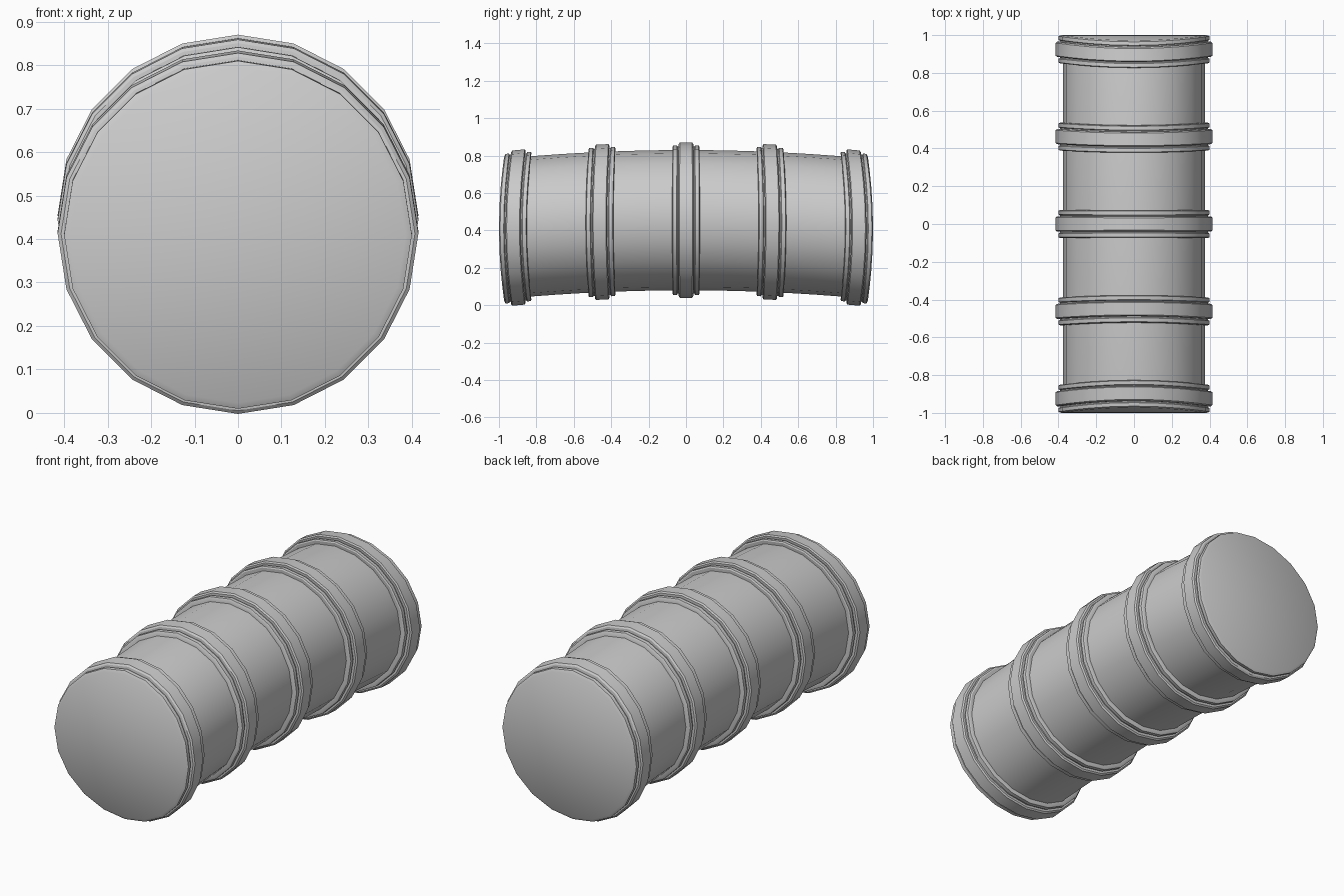
import bpy, bmesh, math

if "Cube" in bpy.data.objects:
    bpy.data.objects.remove(bpy.data.objects["Cube"])

SIDES = 20
AXIS_Z = 0.455


def bend(r, a, y):
    # Gentle arch along y, with ends bulging outward at mid height
    h = r * math.cos(a)
    y2 = y * (1 - 0.03 * (h / 0.4) ** 2)
    return (r * math.sin(a), y2, AXIS_Z + h - 0.046 * y * y)


def lathe(name, profile, cap_start=False, cap_end=False):
    # Sweep a (y, radius) profile around the bent y axis
    bm = bmesh.new()
    loops = [[bm.verts.new(bend(r, 2 * math.pi * i / SIDES, y)) for i in range(SIDES)]
             for y, r in profile]
    for a, b in zip(loops, loops[1:]):
        for i in range(SIDES):
            j = (i + 1) % SIDES
            bm.faces.new((a[i], a[j], b[j], b[i]))
    # Caps made of horizontal strips so they follow the bulge
    for use, lp in ((cap_start, loops[0]), (cap_end, loops[-1])):
        if use:
            for i in range(SIDES // 2):
                vs = [lp[i], lp[i + 1], lp[(SIDES - i - 1) % SIDES], lp[(SIDES - i) % SIDES]]
                bm.faces.new(list(dict.fromkeys(vs)))
    bmesh.ops.recalc_face_normals(bm, faces=bm.faces)
    me = bpy.data.meshes.new(name)
    bm.to_mesh(me)
    bm.free()
    ob = bpy.data.objects.new(name, me)
    bpy.context.collection.objects.link(ob)
    bpy.ops.object.select_all(action='DESELECT')
    ob.select_set(True)
    bpy.context.view_layer.objects.active = ob
    bpy.ops.object.shade_smooth_by_angle(angle=math.radians(30))
    return ob


# Barrel
lathe("barrel", [(-0.95 + 1.9 * i / 16, 0.375) for i in range(17)])

# Half profile of a reinforcing collar: offset from its middle, radius
HALF = [(0.04, 0.407), (0.034, 0.415)]
FLANGE = [(0.074, 0.37), (0.074, 0.392), (0.07, 0.399), (0.05, 0.399), (0.046, 0.393), (0.04, 0.393)]
END = [(0.075, 0.386), (0.069, 0.4), (0.05, 0.4), (0.046, 0.393), (0.04, 0.393)]


def collar(name, y, outer_lo=False, outer_hi=False):
    lo = (END if outer_lo else FLANGE) + HALF
    hi = (END if outer_hi else FLANGE) + HALF
    prof = [(y - d, r) for d, r in lo] + [(y + d, r) for d, r in reversed(hi)]
    lathe(name, prof, outer_lo, outer_hi)


# Three middle collars and two capped end collars
for n, y in (("middle", 0), ("front", -0.4625), ("rear", 0.4625)):
    collar(n + "_collar", y)
collar("front_end_cap", -0.925, outer_lo=True)
collar("rear_end_cap", 0.925, outer_hi=True)
